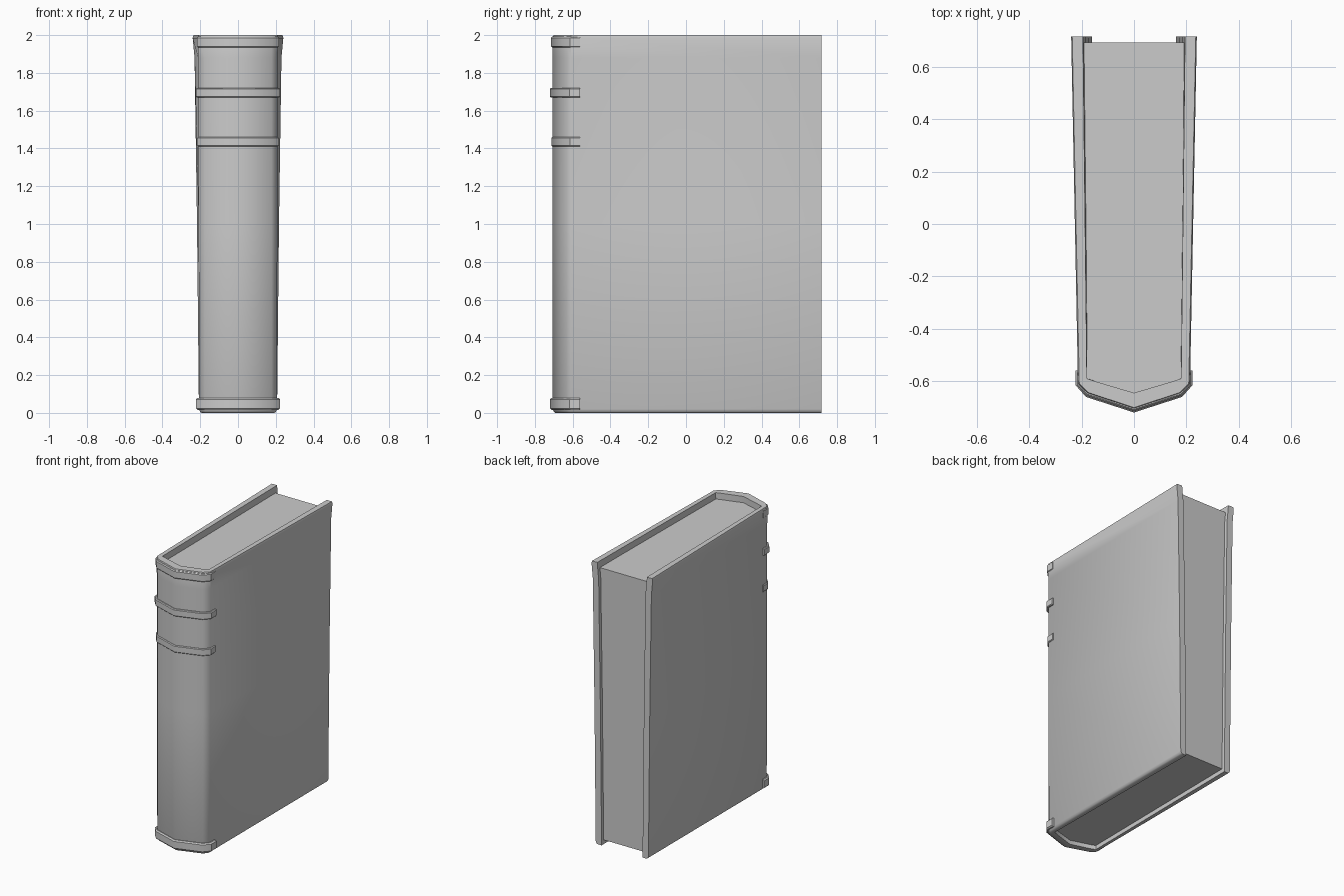
import bpy, math

if "Cube" in bpy.data.objects:
    bpy.data.objects.remove(bpy.data.objects["Cube"])


def make(name, verts, faces, smooth=True):
    me = bpy.data.meshes.new(name)
    me.from_pydata(verts, [], faces)
    me.update()
    ob = bpy.data.objects.new(name, me)
    bpy.context.collection.objects.link(ob)
    bpy.ops.object.select_all(action='DESELECT')
    ob.select_set(True)
    bpy.context.view_layer.objects.active = ob
    bpy.ops.object.mode_set(mode='EDIT')
    bpy.ops.mesh.select_all(action='SELECT')
    bpy.ops.mesh.normals_make_consistent(inside=False)
    bpy.ops.object.mode_set(mode='OBJECT')
    if smooth:
        bpy.ops.object.shade_smooth_by_angle(angle=math.radians(40))
    return ob


def mirror_path(half):
    """Half path from the fore edge to the spine tip, mirrored across x = 0."""
    return half + [(-x, y) for x, y in reversed(half[:-1])]


def u_shell(name, levels):
    """Loft a U-shaped wall; each level is (z, outer half path, inner half path)."""
    verts, faces = [], []
    for z, outer, inner in levels:
        verts += [(x, y, z) for x, y in mirror_path(outer) + mirror_path(inner)]
    n = len(mirror_path(levels[0][1]))
    ring = list(range(n)) + list(range(2 * n - 1, n - 1, -1))
    for k in range(len(levels) - 1):
        a, b = 2 * n * k, 2 * n * (k + 1)
        for i in range(2 * n):
            p, q = ring[i], ring[(i + 1) % (2 * n)]
            faces.append((a + p, a + q, b + q, b + p))
    for base in (0, 2 * n * (len(levels) - 1)):
        for i in range(n - 1):
            faces.append((base + i, base + i + 1, base + n + i + 1, base + n + i))
    return make(name, verts, faces)


# Cover: boards and pointed spine, widening toward the top of the fore edge
def cover_level(z, back, front, inset=0.0):
    o = [(back - inset, 0.717), (front - inset, -0.61),
         (0.177 - inset * 0.6, -0.648 + inset * 0.8), (0, -0.706 + inset)]
    i = [(back - 0.046, 0.717), (front - 0.034, -0.59),
         (0.145, -0.602), (0, -0.645)]
    return z, o, i


u_shell("cover", [
    cover_level(0.0, 0.207, 0.207, 0.014),
    cover_level(0.006, 0.207, 0.207, 0.006),
    cover_level(0.02, 0.207, 0.207),
    cover_level(1.0, 0.217, 0.208),
    cover_level(1.88, 0.23, 0.211),
    cover_level(1.985, 0.24, 0.214),
    cover_level(2.0, 0.241, 0.214, 0.005),
])

# Page block
page_verts = []
for z, back, front in ((0.03, 0.162, 0.175), (1.88, 0.186, 0.179), (1.955, 0.195, 0.181)):
    page_verts += [(x, y, z) for x, y in
                   [(back, 0.693), (front, -0.592), (0, -0.647),
                    (-front, -0.592), (-back, 0.693)]]
page_faces = [tuple(range(5)), tuple(range(10, 15))]
for k in (0, 5):
    page_faces += [(k + i, k + (i + 1) % 5, k + 5 + (i + 1) % 5, k + 5 + i) for i in range(5)]
make("pages", page_verts, page_faces, smooth=False)


# Raised spine bands with chamfered edges
def band(name, z0, z1, out, chamfer):
    def level(z, d):
        o = [(0.209 + d, -0.56), (0.209 + d, -0.612 - d * 0.3),
             (0.178 + d * 0.4, -0.648 - d * 0.9), (0, -0.706 - d)]
        i = [(0.195, -0.56), (0.195, -0.605), (0.165, -0.64), (0, -0.695)]
        return z, o, i
    u_shell(name, [level(z0, out - chamfer), level(z0 + chamfer, out),
                   level(z1 - chamfer, out), level(z1, out - chamfer)])


band("bottom_band", 0.016, 0.08, 0.013, 0.008)
band("lower_band", 1.41, 1.46, 0.007, 0.005)
band("upper_band", 1.67, 1.72, 0.014, 0.005)
band("top_band", 1.935, 1.992, 0.008, 0.006)
